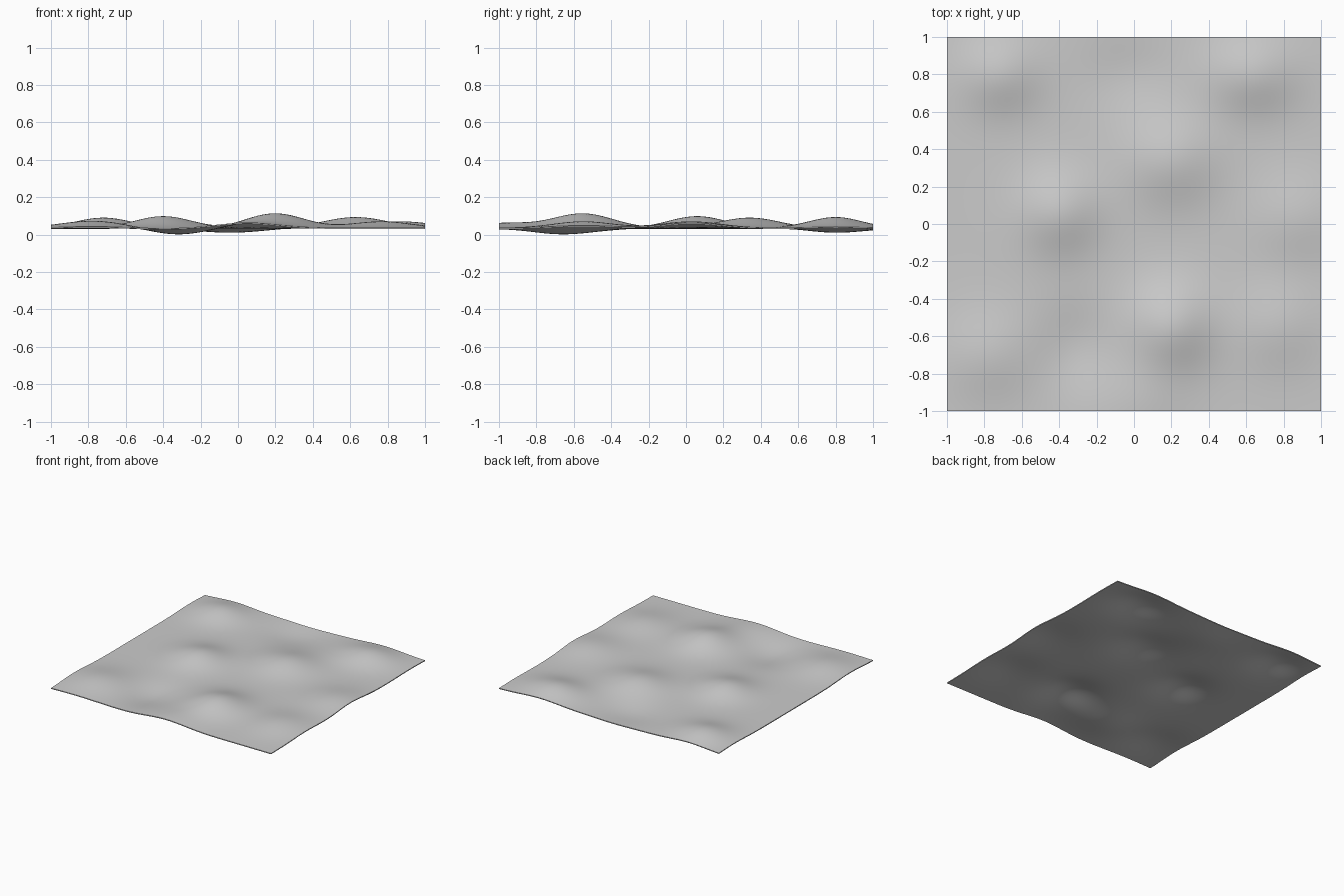
import bpy, bmesh, math

if "Cube" in bpy.data.objects:
    bpy.data.objects.remove(bpy.data.objects["Cube"])

BASE = 0.037       # level of the flat top surface
THICK = 0.007

# mounds and hollows: x, y, height offset, spread in x, spread in y
FEATURES = [
    (0.20, 0.34, 0.054, 0.17, 0.16),
    (-0.40, 0.06, 0.062, 0.15, 0.15),
    (0.20, -0.55, 0.076, 0.155, 0.16),
    (-0.78, -0.70, 0.037, 0.17, 0.16),
    (-0.72, 0.80, 0.054, 0.15, 0.14),
    (0.63, 0.80, 0.057, 0.17, 0.14),
    (0.87, 0.03, 0.034, 0.17, 0.16),
    (0.77, -0.55, 0.034, 0.16, 0.16),
    (0.04, -0.96, 0.026, 0.17, 0.17),
    (-0.32, -0.66, -0.030, 0.14, 0.16),
    (-0.04, 0.80, -0.020, 0.16, 0.14),
]


def height(x, y):
    return BASE + sum(a * math.exp(-((x - cx) / sx) ** 2 / 2 - ((y - cy) / sy) ** 2 / 2)
                      for cx, cy, a, sx, sy in FEATURES)


# rolling ground sheet
bm = bmesh.new()
bmesh.ops.create_grid(bm, x_segments=80, y_segments=80, size=1)
for v in bm.verts:
    v.co.z = height(v.co.x, v.co.y)
mesh = bpy.data.meshes.new("ground_sheet")
bm.to_mesh(mesh)
bm.free()
ground = bpy.data.objects.new("ground_sheet", mesh)
bpy.context.collection.objects.link(ground)

# thin slab thickness below the surface
solid = ground.modifiers.new("thickness", 'SOLIDIFY')
solid.thickness = THICK
solid.offset = -1

bpy.context.view_layer.objects.active = ground
ground.select_set(True)
bpy.ops.object.modifier_apply(modifier=solid.name)
bpy.ops.object.shade_smooth_by_angle(angle=math.radians(40))
